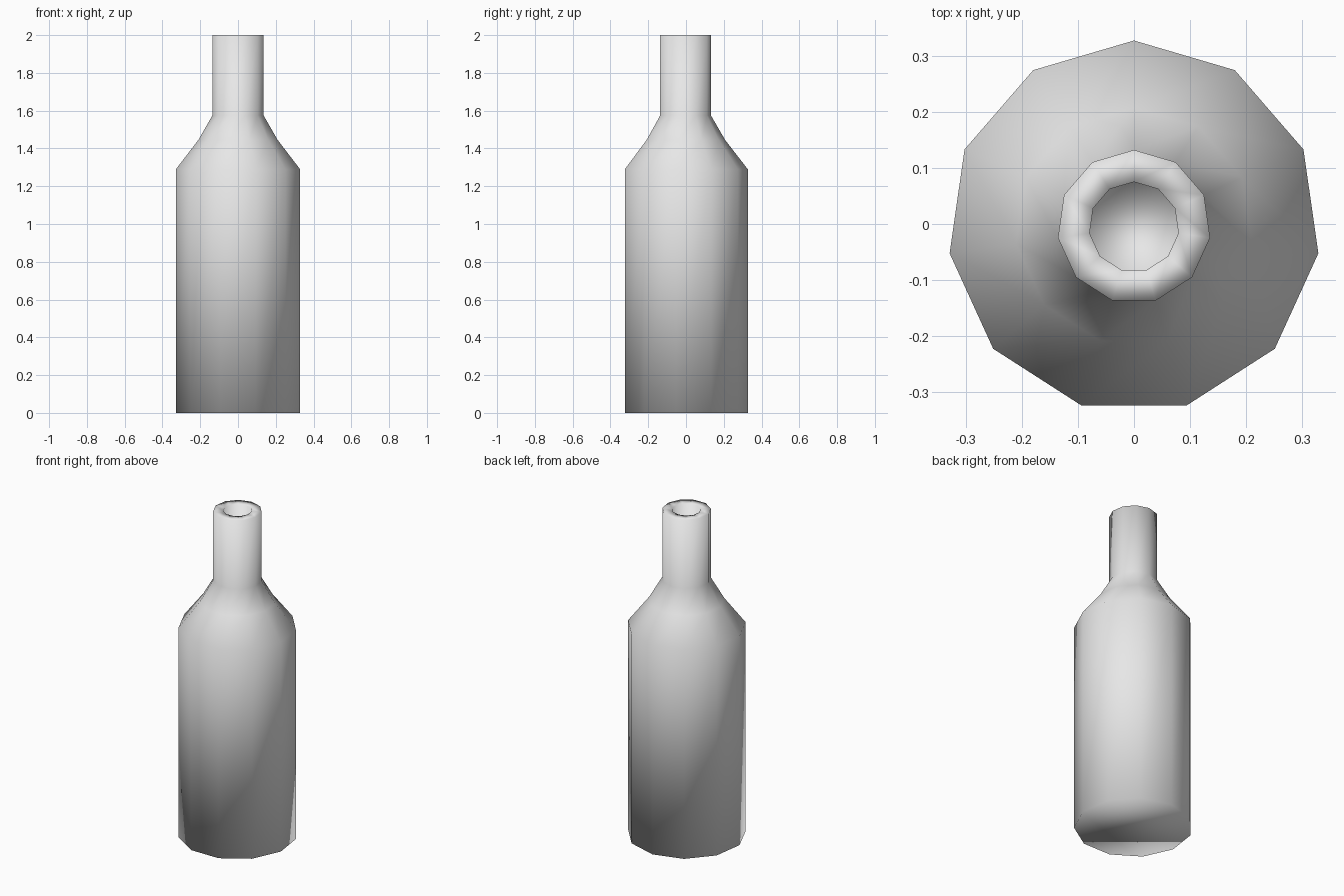
import bpy
import bmesh
from math import sin, cos, pi

SIDES = 11
CENTRE_Y = -0.005

cube = bpy.data.objects.get("Cube")
if cube:
    bpy.data.objects.remove(cube, do_unlink=True)

# Plain grey material
grey = bpy.data.materials.new("plain_grey")
grey.use_nodes = True
colour = (0.8, 0.8, 0.8, 1.0)
grey.diffuse_color = colour
grey.node_tree.nodes["Principled BSDF"].inputs["Base Color"].default_value = colour

# Profile (radius, height): base, body, shoulder, neck, rim, mouth
profile = [
    (0.332, 0.0),
    (0.332, 1.29),
    (0.212, 1.445),
    (0.137, 1.575),
    (0.137, 2.0),
    (0.08, 2.0),
    (0.08, 1.7),
]

bm = bmesh.new()


def ring(radius, height):
    """One ring of vertices with a corner pointing to the back."""
    angles = [pi / 2 + 2 * pi * i / SIDES for i in range(SIDES)]
    return [bm.verts.new((radius * cos(a), CENTRE_Y + radius * sin(a), height))
            for a in angles]


# Walls between successive rings
rings = [ring(r, z) for r, z in profile]
for low, high in zip(rings, rings[1:]):
    for i in range(SIDES):
        j = (i + 1) % SIDES
        bm.faces.new((low[i], low[j], high[j], high[i]))

# Closed base and floor of the mouth
bm.faces.new(list(reversed(rings[0])))
bm.faces.new(rings[-1])

# Softly shaded throughout
for face in bm.faces:
    face.smooth = True

mesh = bpy.data.meshes.new("bottle")
bm.to_mesh(mesh)
bm.free()
mesh.materials.append(grey)
bottle = bpy.data.objects.new("bottle", mesh)
bpy.context.collection.objects.link(bottle)
